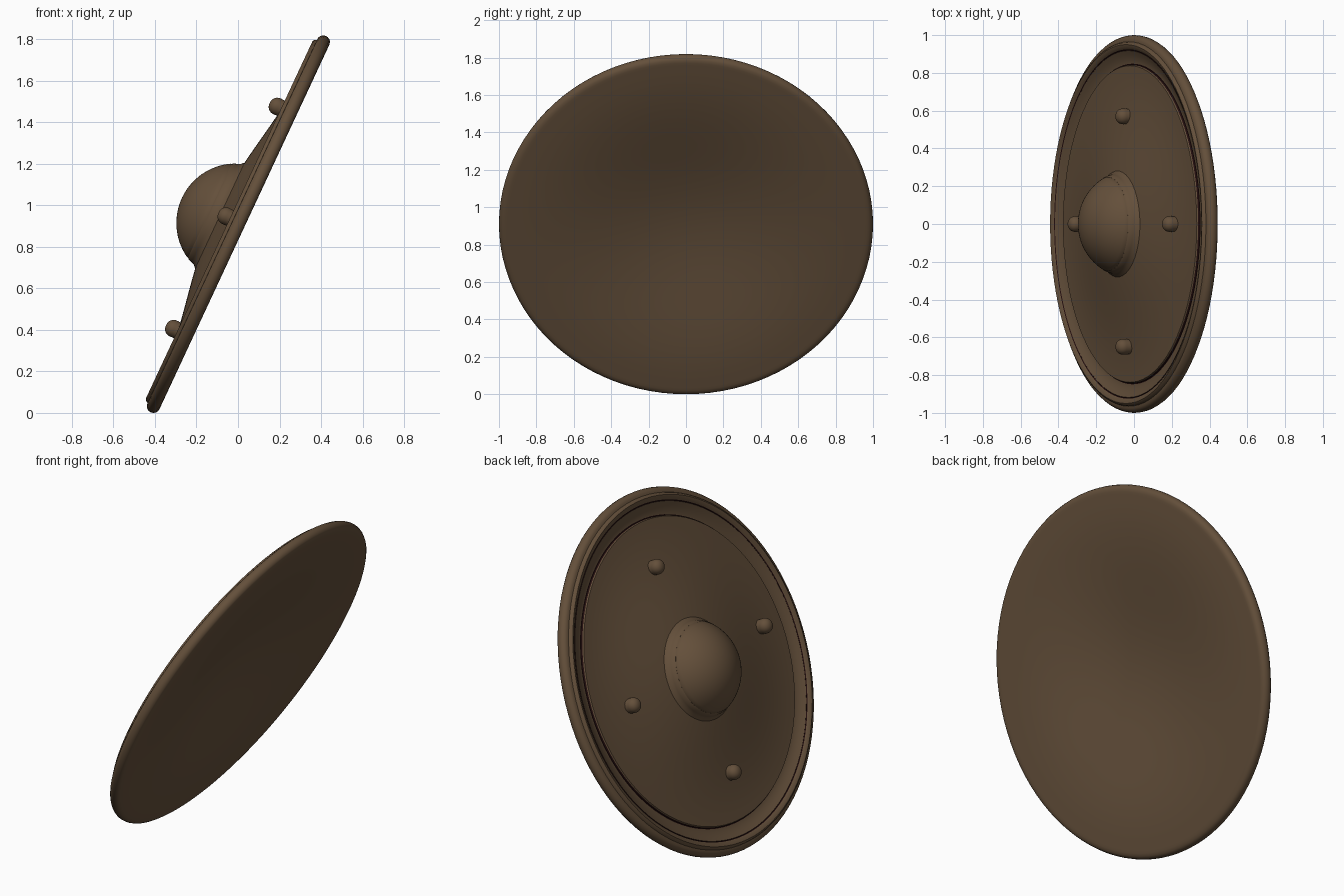
import bpy, bmesh, math
from mathutils import Matrix

if "Cube" in bpy.data.objects:
    bpy.data.objects.remove(bpy.data.objects["Cube"])

# shield space: z = out of the shield face, tilted 25 degrees off vertical
TILT = Matrix.Translation((0, 0, 0.91)) @ Matrix.Rotation(math.radians(-65), 4, 'Y')


def material(name, rgb):
    m = bpy.data.materials.new(name)
    m.diffuse_color = (*rgb, 1)
    m.use_nodes = True
    m.node_tree.nodes["Principled BSDF"].inputs["Base Color"].default_value = m.diffuse_color
    return m


brown = material("dark brown", (0.127, 0.079, 0.043))
seam = material("seam dark red", (0.016, 0.004, 0.004))


def lathe(name, profile, steps=96, offset=(0, 0, 0), angle=40, seams=()):
    """Spin an (r, z) profile round the shield axis and tilt it into place."""
    bm = bmesh.new()
    vs = [bm.verts.new((r, 0, z)) for r, z in profile]
    es = [bm.edges.new(p) for p in zip(vs, vs[1:])]
    bmesh.ops.spin(bm, geom=vs + es, cent=(0, 0, 0), axis=(0, 0, 1),
                   angle=2 * math.pi, steps=steps)
    bmesh.ops.remove_doubles(bm, verts=bm.verts, dist=1e-5)
    bmesh.ops.recalc_face_normals(bm, faces=bm.faces)
    # dark seams lie in narrow radius bands on the face side
    for f in bm.faces:
        c = f.calc_center_median()
        if c.z > 0 and any(a < c.xy.length < b for a, b in seams):
            f.material_index = 1
    bm.transform(TILT @ Matrix.Translation(offset))
    me = bpy.data.meshes.new(name)
    bm.to_mesh(me)
    bm.free()
    me.materials.append(brown)
    if seams:
        me.materials.append(seam)
    ob = bpy.data.objects.new(name, me)
    bpy.context.collection.objects.link(ob)
    bpy.ops.object.select_all(action='DESELECT')
    ob.select_set(True)
    bpy.context.view_layer.objects.active = ob
    bpy.ops.object.shade_smooth_by_angle(angle=math.radians(angle))


def bell(r, radius, base, half):
    """Gentle bell curve, flat at the centre and at the edge."""
    return base + half * (1 + math.cos(math.pi * min(r / radius, 1)))


# bell-shaped face, grooved inner rim, rounded outer rim and hollow back
front = [(0.838 * i / 20, bell(0.838 * i / 20, 0.85, 0.024, 0.048)) for i in range(21)]
rim = [(0.842, 0.018), (0.844, 0.008), (0.849, 0.008), (0.87, 0.012), (0.895, 0.021),
       (0.918, 0.033), (0.921, 0.031), (0.925, 0.035), (0.938, 0.044), (0.95, 0.047),
       (0.96, 0.041), (0.965, 0.030), (0.978, 0.029), (0.989, 0.023), (0.997, 0.012),
       (1.0, 0.0), (0.998, -0.013), (0.991, -0.025), (0.98, -0.032), (0.965, -0.034)]
back = [(0.95 * i / 22, bell(0.95 * i / 22, 0.90, -0.034, 0.048)) for i in range(22, -1, -1)]
lathe("shield_body", front + rim + back, seams=[(0.8425, 0.850), (0.9185, 0.924)])

# boss collar, a narrow flare round the foot of the boss
lathe("boss_collar", [(0.235, 0.08), (0.235, 0.150), (0.248, 0.150), (0.256, 0.142),
                      (0.261, 0.125), (0.267, 0.110), (0.277, 0.102), (0.285, 0.09)], 64)

# central boss, a shallow spherical cap
CAP = math.asin(0.248 / 0.287)
lathe("boss", [(0.287 * math.sin(a), 0.011 + 0.287 * math.cos(a))
               for a in [CAP * i / 16 for i in range(17)]] + [(0.245, 0.09)], 64)

# four blunt rivets
for i, (x, y) in enumerate([(0.593, 0), (-0.588, 0), (0.01, 0.57), (0.01, -0.65)]):
    dome = [(0.042 * math.sin(a) ** 0.9, 0.066 + 0.042 * math.cos(a) ** 0.9)
            for a in [math.pi / 2 * k / 10 for k in range(10)]]
    lathe("rivet_%d" % (i + 1), dome + [(0.042, 0.066), (0.038, 0.02)], 24, (x, y, 0))
